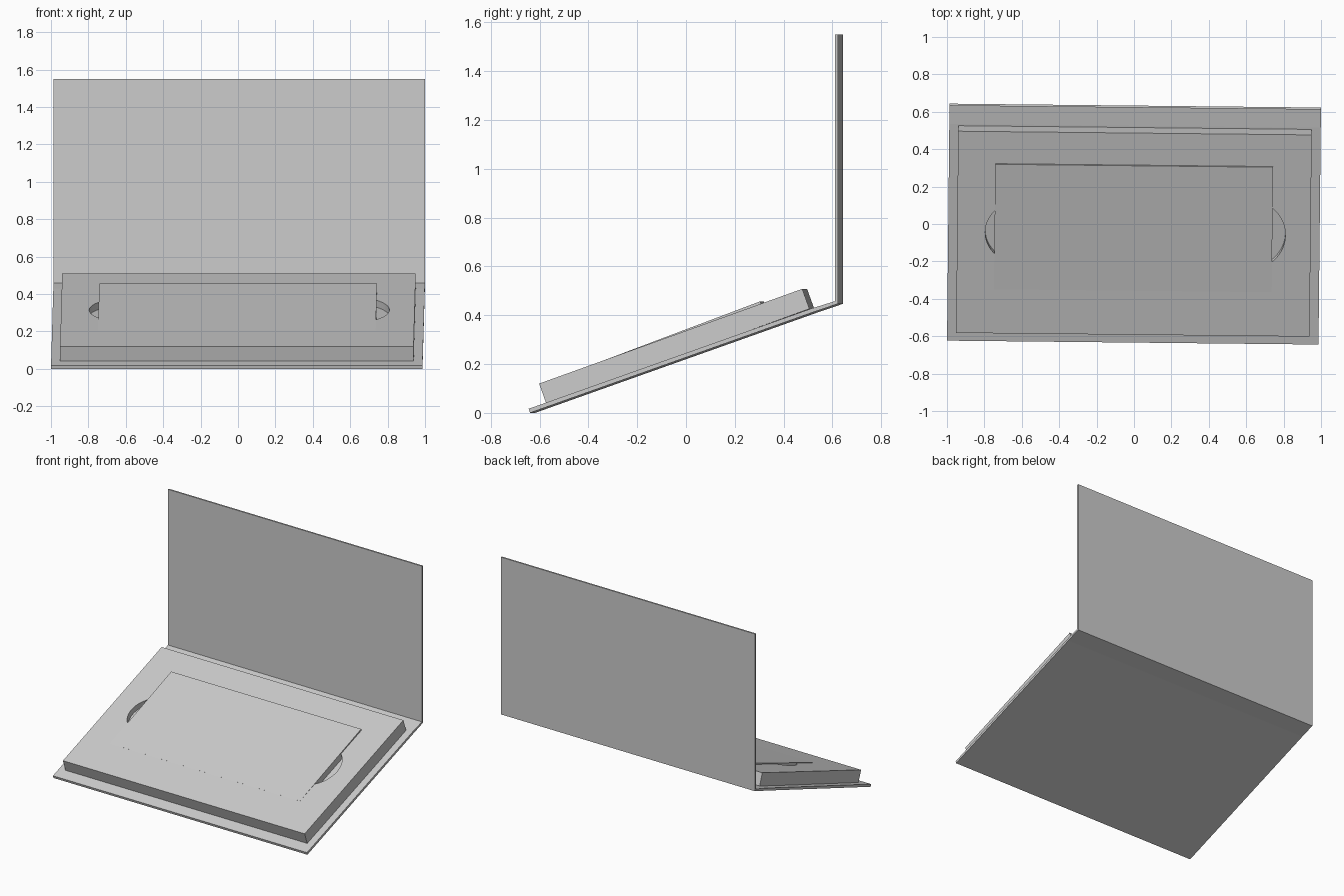
import bpy, bmesh, math
from mathutils import Matrix

if "Cube" in bpy.data.objects:
    bpy.data.objects.remove(bpy.data.objects["Cube"])

YAW = Matrix.Rotation(-0.0105, 4, 'Z')
TILT = YAW @ Matrix.Translation((0, -0.592, 0.12)) @ Matrix.Rotation(math.radians(19.8), 4, 'X')


def finish(name, bm, matrix):
    bm.transform(matrix)
    bmesh.ops.recalc_face_normals(bm, faces=bm.faces)
    me = bpy.data.meshes.new(name)
    bm.to_mesh(me)
    bm.free()
    ob = bpy.data.objects.new(name, me)
    bpy.context.collection.objects.link(ob)
    return ob


def strip(name, profile, x0, x1, matrix=YAW):
    """Extrude a side profile of (y, z) points from x0 to x1."""
    bm = bmesh.new()
    f = bm.faces.new([bm.verts.new((x0, y, z)) for y, z in profile])
    r = bmesh.ops.extrude_face_region(bm, geom=[f])
    vs = [g for g in r['geom'] if isinstance(g, bmesh.types.BMVert)]
    bmesh.ops.translate(bm, verts=vs, vec=(x1 - x0, 0, 0))
    return finish(name, bm, matrix)


W = 0.993
# Hinged cover: sloping base, narrow spine and upright lid
strip("base_panel", [(-0.629, 0.0), (-0.634, 0.017), (0.525, 0.428), (0.53, 0.412)], -W, W)
strip("spine", [(0.53, 0.412), (0.525, 0.428), (0.622, 0.458), (0.633, 0.447)], -W, W)
strip("lid", [(0.622, 0.458), (0.633, 0.447), (0.633, 1.55), (0.622, 1.55)], -W, W)

# Flat label on the inside of the lid
bm = bmesh.new()
bm.faces.new([bm.verts.new(p) for p in
              ((-0.41, 0.62, 0.877), (0.41, 0.62, 0.877), (0.41, 0.62, 1.105), (-0.41, 0.62, 1.105))])
finish("label", bm, YAW)

# Tray block with a round finger notch on each side
tray = strip("tray", [(0, 0), (1.146, 0), (1.146, -0.087), (0, -0.087)], -0.945, 0.945, TILT)
for cx, radius in ((-0.625, 0.17), (0.61, 0.2)):
    bm = bmesh.new()
    bmesh.ops.create_cone(bm, cap_ends=True, segments=64, radius1=radius, radius2=radius,
                          depth=0.08, matrix=Matrix.Translation((cx, 0.574, 0)))
    cutter = finish("notch_cutter", bm, TILT)
    cutter.hide_render = True
    mod = tray.modifiers.new("notch", 'BOOLEAN')
    mod.operation = 'DIFFERENCE'
    mod.solver = 'EXACT'
    mod.object = cutter
    bpy.context.view_layer.objects.active = tray
    bpy.ops.object.modifier_apply(modifier=mod.name)
    bpy.data.objects.remove(cutter)

# Card lying in the tray, slightly raised at the back edge
strip("card", [(0.25, 0.0002), (0.964, 0.011), (0.964, -0.045), (0.25, -0.045)], -0.745, 0.74, TILT)
